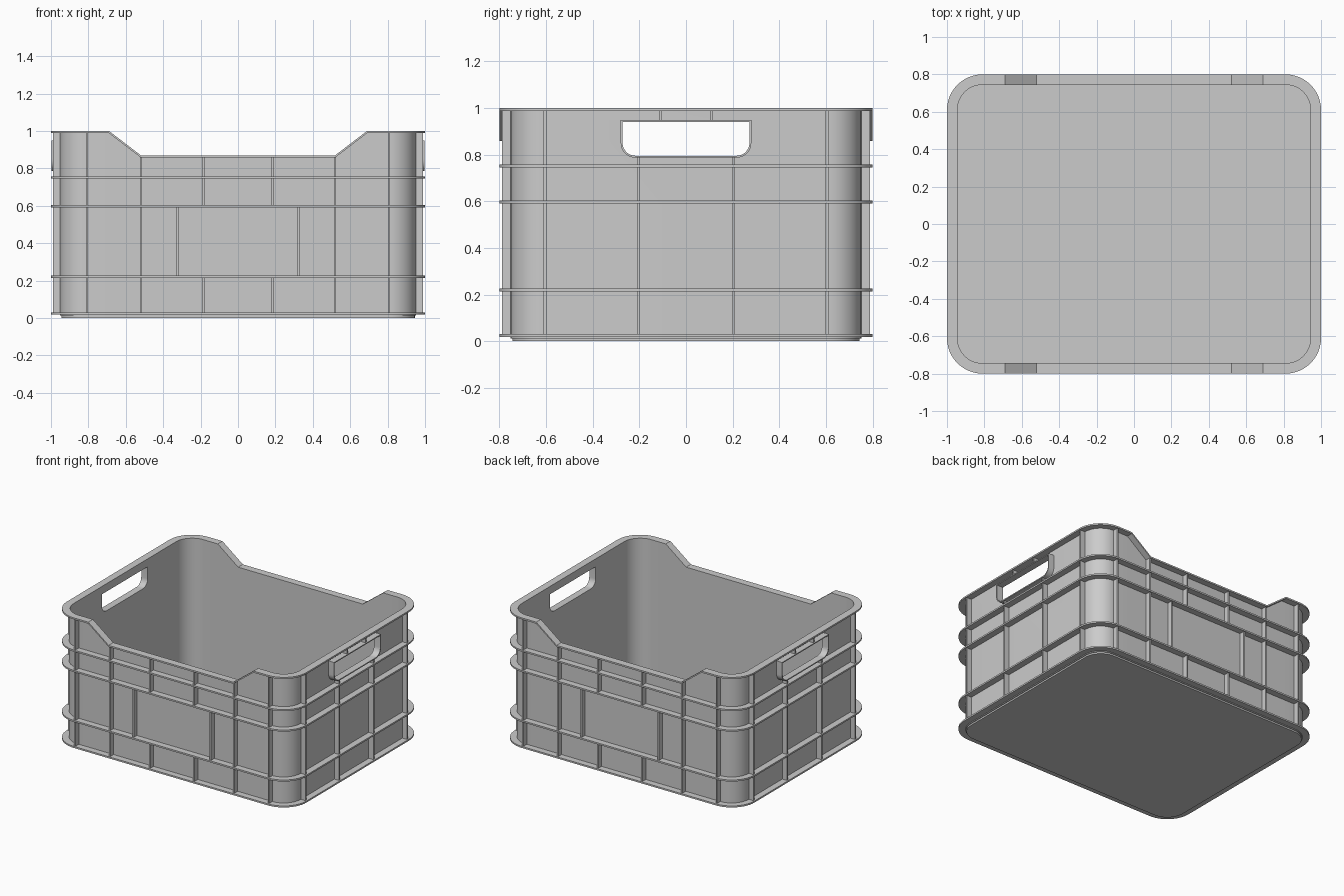
import bpy, bmesh, math

if "Cube" in bpy.data.objects:
    bpy.data.objects.remove(bpy.data.objects["Cube"])

LX, LY, R = 1.0, 0.8, 0.19          # outer half sizes and corner radius of the flanges
NOTCH = [(0.69, 1.0), (0.52, 0.87)]  # dip in the long sides: x, rim height


def add_object(name, bm):
    bmesh.ops.recalc_face_normals(bm, faces=bm.faces[:])
    me = bpy.data.meshes.new(name)
    bm.to_mesh(me)
    bm.free()
    ob = bpy.data.objects.new(name, me)
    bpy.context.collection.objects.link(ob)
    return ob


def smooth(ob):
    bpy.ops.object.select_all(action='DESELECT')
    ob.select_set(True)
    bpy.context.view_layer.objects.active = ob
    bpy.ops.object.shade_smooth_by_angle(angle=math.radians(30))


def outline(d, n=12):
    """Rounded rectangle inset by d; each point carries its rim height."""
    pts = []
    for k, (sx, sy) in enumerate([(1, 1), (-1, 1), (-1, -1), (1, -1)]):
        for i in range(n + 1):
            a = math.pi / 2 * (k + i / n)
            pts.append((sx * (LX - R) + (R - d) * math.cos(a),
                        sy * (LY - R) + (R - d) * math.sin(a), 1.0))
        if k in (0, 2):
            side = [(x, h) for x, h in NOTCH] + [(-x, h) for x, h in reversed(NOTCH)]
            pts += [(x * sx, sy * (LY - d), h) for x, h in side]
    return pts


def ring(name, d_out, d_in, bottom, top):
    """Closed band between two insets; bottom and top are functions of rim height."""
    bm = bmesh.new()
    loops = []
    for d, f in ((d_out, bottom), (d_out, top), (d_in, top), (d_in, bottom)):
        loops.append([bm.verts.new((x, y, f(h))) for x, y, h in outline(d)])
    n = len(loops[0])
    for a, b in zip(loops, loops[1:] + loops[:1]):
        for i in range(n):
            j = (i + 1) % n
            bm.faces.new((a[i], a[j], b[j], b[i]))
    return add_object(name, bm)


def box(bm, x0, x1, y0, y1, z0, z1):
    v = bmesh.ops.create_cube(bm, size=1)['verts']
    for p in v:
        p.co = ((x0 + x1) / 2 + p.co.x * (x1 - x0),
                (y0 + y1) / 2 + p.co.y * (y1 - y0),
                (z0 + z1) / 2 + p.co.z * (z1 - z0))


def handle_profile(g):
    """Hand hole outline grown by g: square top corners, round bottom ones."""
    w, z0, z1, r = 0.272 + g, 0.795 - g, 0.94 + g, 0.055 + g
    pts = [(w, z1), (-w, z1)]
    for cy, start in ((-w + r, math.pi), (w - r, 1.5 * math.pi)):
        for i in range(9):
            a = start + math.pi / 2 * i / 8
            pts.append((cy + r * math.cos(a), z0 + r + r * math.sin(a)))
    return pts


def prism_x(name, pts, x0, x1):
    bm = bmesh.new()
    a = [bm.verts.new((x0, y, z)) for y, z in pts]
    b = [bm.verts.new((x1, y, z)) for y, z in pts]
    bm.faces.new(a)
    bm.faces.new(b)
    for i in range(len(a)):
        j = (i + 1) % len(a)
        bm.faces.new((a[i], a[j], b[j], b[i]))
    return add_object(name, bm)


# Walls with both hand holes cut through
wall = ring("wall", 0.048, 0.055, lambda h: 0.012, lambda h: h - 0.005)
cutter = prism_x("handle_cutter", handle_profile(0), -1.2, 1.2)
cutter.hide_render = True
mod = wall.modifiers.new("hand_holes", 'BOOLEAN')
mod.object = cutter
mod.operation = 'DIFFERENCE'
mod.solver = 'EXACT'
bpy.context.view_layer.objects.active = wall
bpy.ops.object.modifier_apply(modifier=mod.name)
bpy.data.objects.remove(cutter)
smooth(wall)

# Floor plate
bm = bmesh.new()
base = bm.faces.new([bm.verts.new((x, y, 0)) for x, y, h in outline(0.055)])
ext = bmesh.ops.extrude_face_region(bm, geom=[base], use_keep_orig=True)['geom']
for v in ext:
    if isinstance(v, bmesh.types.BMVert):
        v.co.z = 0.018
smooth(add_object("floor", bm))

# Top rim following the notches, and the horizontal flanges
smooth(ring("top_rim", 0, 0.0555, lambda h: h - 0.012, lambda h: h))
for i, z in enumerate((0.024, 0.22, 0.597, 0.751)):
    smooth(ring(f"flange_{i + 1}", 0, 0.051,
                lambda h, z=z: z - 0.006, lambda h, z=z: z + 0.006))

# Vertical ribs: position along the side, bottom, top
LONG = [(0.808, 0.024, 0.995), (0.518, 0.024, 0.865), (0.185, 0.024, 0.22),
        (0.185, 0.597, 0.865), (0.323, 0.22, 0.597)]
SHORT = [(0.605, 0.024, 0.995), (0.205, 0.024, 0.79), (0.11, 0.945, 0.995)]
W, IN, OUT = 0.006, 0.051, 0.01
long_bm, short_bm = bmesh.new(), bmesh.new()
for s in (-1, 1):
    for t in (-1, 1):
        for p, z0, z1 in LONG:
            ys = sorted((s * (LY - IN), s * (LY - OUT)))
            box(long_bm, t * p - W, t * p + W, *ys, z0, z1)
        for p, z0, z1 in SHORT:
            xs = sorted((s * (LX - IN), s * (LX - OUT)))
            box(short_bm, *xs, t * p - W, t * p + W, z0, z1)
add_object("long_side_ribs", long_bm)
add_object("short_side_ribs", short_bm)

# Collars around the hand holes
for name, s in (("left_handle_collar", -1), ("right_handle_collar", 1)):
    bm = bmesh.new()
    loops = [[bm.verts.new((s * x, y, z)) for y, z in handle_profile(g)]
             for x, g in ((0.945, 0), (0.998, 0), (0.998, 0.008), (0.945, 0.008))]
    for a, b in zip(loops, loops[1:] + loops[:1]):
        for i in range(len(a)):
            j = (i + 1) % len(a)
            bm.faces.new((a[i], a[j], b[j], b[i]))
    smooth(add_object(name, bm))
